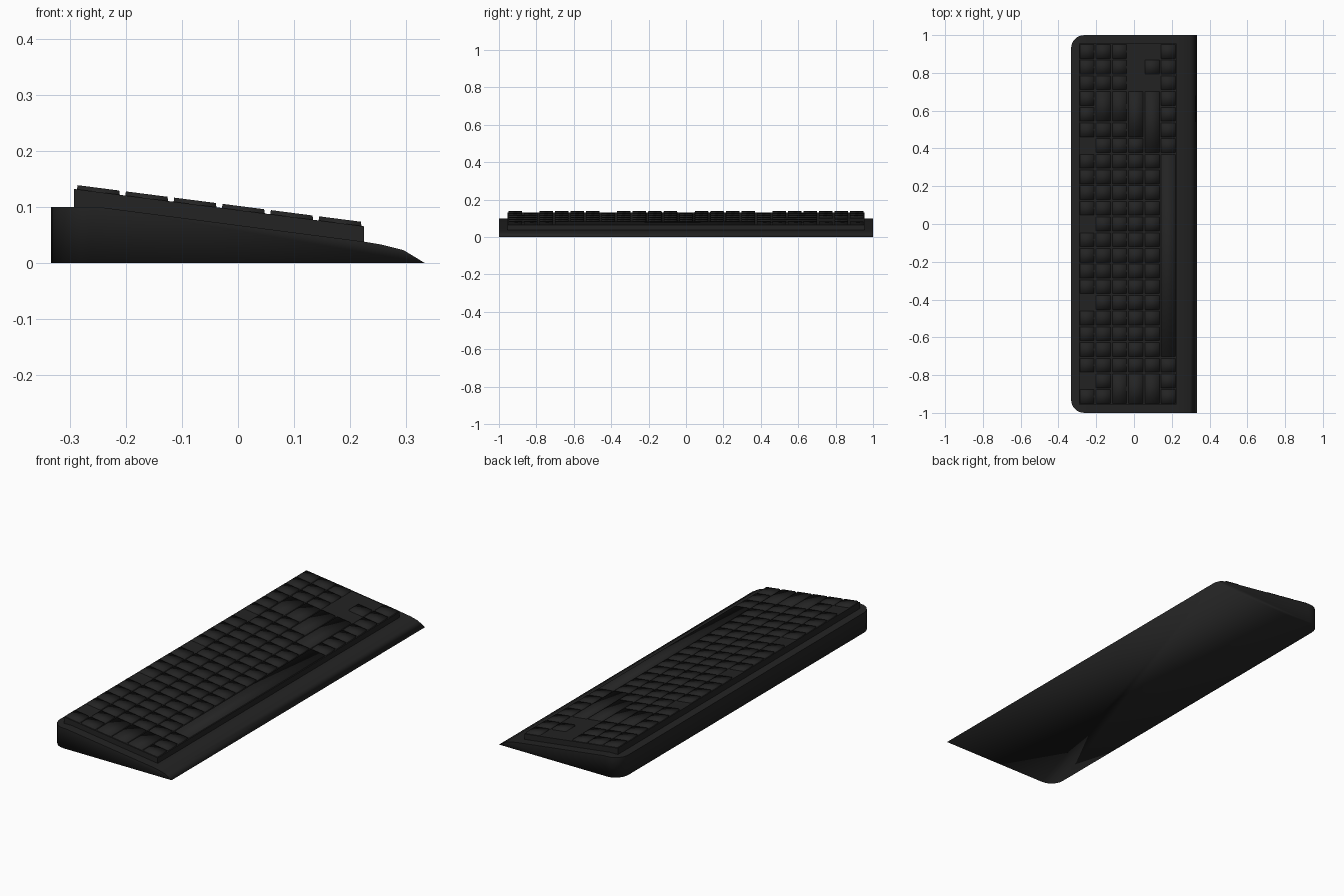
import bpy, bmesh

if "Cube" in bpy.data.objects:
    bpy.data.objects.remove(bpy.data.objects["Cube"])

mat = bpy.data.materials.new("matte_black")
mat.diffuse_color = (0.017, 0.017, 0.017, 1)
mat.use_nodes = True
mat.node_tree.nodes["Principled BSDF"].inputs["Base Color"].default_value = mat.diffuse_color


def make_object(name, bm, smooth=True):
    """Finish a bmesh; keep upward faces crisp against the side walls."""
    bmesh.ops.recalc_face_normals(bm, faces=bm.faces[:])
    for f in bm.faces:
        f.smooth = smooth
    mesh = bpy.data.meshes.new(name)
    bm.to_mesh(mesh)
    bm.free()
    mesh.materials.append(mat)
    ob = bpy.data.objects.new(name, mesh)
    bpy.context.collection.objects.link(ob)
    return ob


def prism(bm, profile, half):
    """Extrude an x-z profile along y."""
    a = [bm.verts.new((x, -half, z)) for x, z in profile]
    b = [bm.verts.new((x, half, z)) for x, z in profile]
    bm.faces.new(a)
    bm.faces.new(b[::-1])
    n = len(profile)
    for i in range(n):
        bm.faces.new((a[i], b[i], b[(i + 1) % n], a[(i + 1) % n]))


# Wedge shaped case with two rounded rear corners
bm = bmesh.new()
prism(bm, [(-0.333, 0), (-0.333, 0.1), (-0.25, 0.1), (0.225, 0.038),
           (0.255, 0.033), (0.295, 0.023), (0.333, 0)], 1.0)
corners = [e for e in bm.edges
           if all(v.co.x < -0.33 for v in e.verts)
           and abs(e.verts[0].co.y - e.verts[1].co.y) < 0.01]
bmesh.ops.bevel(bm, geom=corners, offset=0.07, segments=6, profile=0.5,
                affect='EDGES')
bmesh.ops.recalc_face_normals(bm, faces=bm.faces[:])
for e in bm.edges:
    up = sorted(f.normal.z for f in e.link_faces)
    if len(up) == 2 and up[1] > 0.5 and abs(up[0]) < 0.3:
        e.smooth = False
make_object("case", bm)

# Sloping key bed
X0, X1, HALF = -0.292, 0.225, 0.955


def bed_z(x):
    return 0.132 - 0.129 * (x - X0)


bm = bmesh.new()
prism(bm, [(X0, 0.09), (X0, bed_z(X0)), (X1, bed_z(X1)), (X1, 0.03)], HALF)
make_object("key_bed", bm, smooth=False)

# Key rows: (first column, width in columns), from the rear row to the front
COLS = 23
UY = 2 * HALF / COLS
UX = (X1 - X0) / 6


def run(a, b):
    return [(k, 1) for k in range(a, b + 1)]


rows = [
    [(0, 1)] + run(2, 5) + run(7, 10) + run(12, 15) + run(17, 22),
    run(0, 17) + [(18, 2)] + run(20, 22),
    [(0, 2)] + run(2, 17) + [(18, 2)] + run(20, 22),
    [(0, 2)] + run(2, 16) + [(17, 3)],
    [(0, 2)] + run(2, 15) + [(16, 4), (21, 1)],
    [(0, 1), (1, 1), (2, 1), (3, 13)] + run(16, 22),
]


def add_key(bm, xc, y0, y1):
    """Low tapered cap that follows the slope of the bed."""
    rings = []
    for inset, lift in ((0.004, -0.006), (0.006, 0.0075)):
        h = UX / 2 - inset
        pts = [(xc - h, y0 + inset), (xc + h, y0 + inset),
               (xc + h, y1 - inset), (xc - h, y1 - inset)]
        rings.append([bm.verts.new((x, y, bed_z(x) + lift)) for x, y in pts])
    a, b = rings
    bm.faces.new(b)
    for i in range(4):
        j = (i + 1) % 4
        bm.faces.new((a[i], a[j], b[j], b[i]))


for r, row in enumerate(rows):
    bm = bmesh.new()
    for start, width in row:
        y0 = -HALF + start * UY
        add_key(bm, X0 + UX * (r + 0.5), y0, y0 + width * UY)
    make_object("key_row_%d" % (r + 1), bm)
